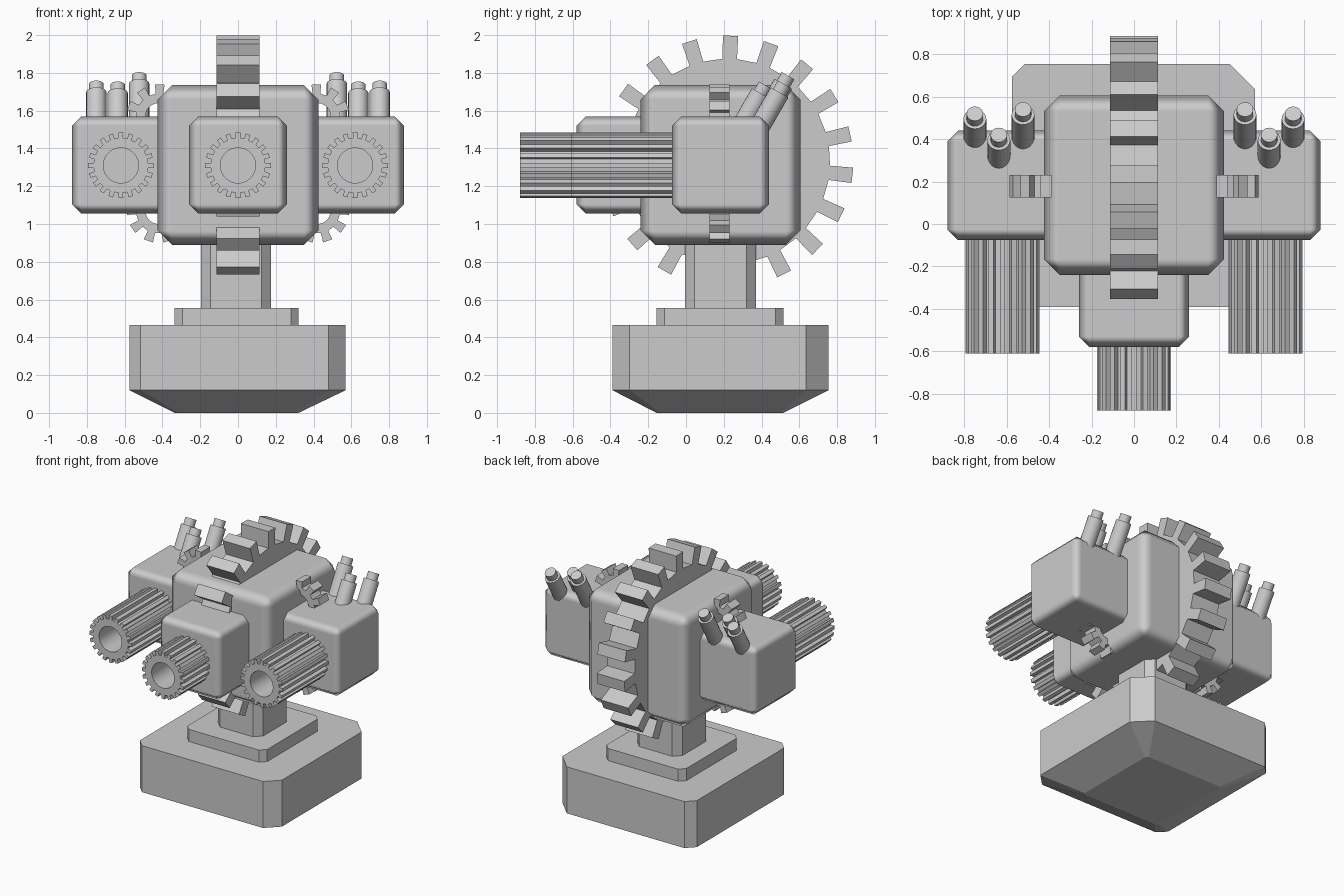
import bpy, bmesh
from math import sin, cos, radians, pi
from mathutils import Vector, Matrix

if "Cube" in bpy.data.objects:
    bpy.data.objects.remove(bpy.data.objects["Cube"])


def finish(bm, name, angle=None):
    bmesh.ops.recalc_face_normals(bm, faces=bm.faces)
    me = bpy.data.meshes.new(name)
    bm.to_mesh(me)
    bm.free()
    ob = bpy.data.objects.new(name, me)
    bpy.context.collection.objects.link(ob)
    if angle:
        bpy.ops.object.select_all(action='DESELECT')
        ob.select_set(True)
        bpy.context.view_layer.objects.active = ob
        bpy.ops.object.shade_smooth_by_angle(angle=radians(angle))
    return ob


def box(name, lo, hi, bevel):
    """Box from corner to corner with softly shaded chamfers."""
    lo, hi = Vector(lo), Vector(hi)
    bm = bmesh.new()
    bmesh.ops.create_cube(bm, size=1, matrix=Matrix.Translation((lo + hi) / 2) @ Matrix.Diagonal((*(hi - lo), 1)))
    ob = finish(bm, name, 70)
    mod = ob.modifiers.new("chamfer", 'BEVEL')
    mod.width = bevel
    mod.segments = 1
    mod.harden_normals = True
    return ob


def octagon(x0, x1, y0, y1, z, c):
    """Rectangle with cut corners; c = cuts at (--, +-, ++, -+)."""
    a, b, d, e = c
    return [(x, y, z) for x, y in (
        (x0, y0 + a), (x0 + a, y0), (x1 - b, y0), (x1, y0 + b),
        (x1, y1 - d), (x1 - d, y1), (x0 + e, y1), (x0, y1 - e))]


def loft(name, rings):
    bm = bmesh.new()
    vs = [[bm.verts.new(p) for p in r] for r in rings]
    n = len(vs[0])
    for a, b in zip(vs, vs[1:]):
        for i in range(n):
            bm.faces.new((a[i], a[(i + 1) % n], b[(i + 1) % n], b[i]))
    bm.faces.new(vs[0])
    bm.faces.new(vs[-1])
    return finish(bm, name)


def gear(name, center, axis, span, teeth, r_out, r_in, hole, half_root, half_tip, phase=90):
    """Toothed ring lying across the given axis, from span[0] to span[1]."""
    outer, inner = [], []
    for t in range(teeth):
        mid = radians(phase) + 2 * pi * t / teeth
        step = 2 * pi / teeth
        for off, r in ((-half_root, r_in), (-half_tip, r_out), (half_tip, r_out), (half_root, r_in)):
            a = mid + off * step
            outer.append((r * cos(a), r * sin(a)))
        for k in range(4):
            a = mid + (k - 1.5) / 4 * step
            inner.append((hole * cos(a), hole * sin(a)))

    def place(p, w):
        u, v = center[0] + p[0], center[1] + p[1]
        return (w, u, v) if axis == 'X' else (u, w, v)

    bm = bmesh.new()
    loops = [[bm.verts.new(place(p, w)) for p in ring]
             for ring, w in ((outer, span[0]), (outer, span[1]), (inner, span[1]), (inner, span[0]))]
    n = len(outer)
    for k in range(4):
        a, b = loops[k], loops[(k + 1) % 4]
        for i in range(n):
            bm.faces.new((a[i], a[(i + 1) % n], b[(i + 1) % n], b[i]))
    return finish(bm, name)


def rod(name, tip, direction, start, length, radius):
    """Cylinder running back from the tip along a direction."""
    d = Vector(direction).normalized()
    c = Vector(tip) - d * (start + length / 2)
    bm = bmesh.new()
    bmesh.ops.create_cone(bm, cap_ends=True, segments=20, radius1=radius, radius2=radius, depth=length,
                          matrix=Matrix.Translation(c) @ d.to_track_quat('Z', 'Y').to_matrix().to_4x4())
    return finish(bm, name, 40)


# Pedestal: tapered base, step plate and column
cuts = (0.06, 0.09, 0.12, 0.06)
loft("base", [octagon(-0.335, 0.32, -0.155, 0.515, 0, (0.02,) * 4),
              octagon(-0.575, 0.57, -0.39, 0.755, 0.12, cuts),
              octagon(-0.575, 0.57, -0.39, 0.755, 0.465, cuts)])
loft("step_plate", [octagon(-0.335, 0.32, -0.155, 0.515, z, (0.04,) * 4) for z in (0.46, 0.555)])
loft("column", [octagon(-0.195, 0.175, -0.005, 0.37, z, (0.05,) * 4) for z in (0.55, 0.95)])

# Main housing with the big wheel through it
box("body", (-0.425, -0.24, 0.89), (0.425, 0.605, 1.735), 0.075)
gear("big_wheel", (0.218, 1.33), 'X', (-0.113, 0.113), 19, 0.668, 0.545, 0.3, 0.21, 0.185, 88.5)

# Front housing and its barrel
box("front_housing", (-0.26, -0.58, 1.055), (0.26, -0.06, 1.57), 0.05)
gear("front_barrel", (0, 1.31), 'Y', (-0.88, -0.5), 20, 0.174, 0.145, 0.093, 0.27, 0.23)

# Side housings, barrels, small gears and exhaust pipes on both sides
for side, s in (("left", -1), ("right", 1)):
    x0, x1 = sorted((s * 0.36, s * 0.88))
    box(side + "_housing", (x0, -0.075, 1.055), (x1, 0.44, 1.57), 0.05)
    gear(side + "_barrel", (s * 0.62, 1.31), 'Y', (-0.61, 0), 20, 0.174, 0.145, 0.093, 0.27, 0.23)
    for level, z, ph in (("upper", 1.57, 88), ("lower", 1.07, 251)):
        gear(f"{side}_{level}_gear", (s * 0.42, z), 'Y', (0.125, 0.23), 10,
             0.17, 0.12, 0.07, 0.27, 0.24, ph if s < 0 else 180 - ph)
    for i, (x, y, z) in enumerate(((0.523, 0.54, 1.785), (0.637, 0.42, 1.735), (0.75, 0.52, 1.74))):
        d = (0, 0.5, 0.866)
        rod(f"{side}_pipe_{i + 1}", (s * x, y, z), d, 0.05, 0.33, 0.054)
        rod(f"{side}_pipe_tip_{i + 1}", (s * x, y, z), d, 0, 0.08, 0.039)
